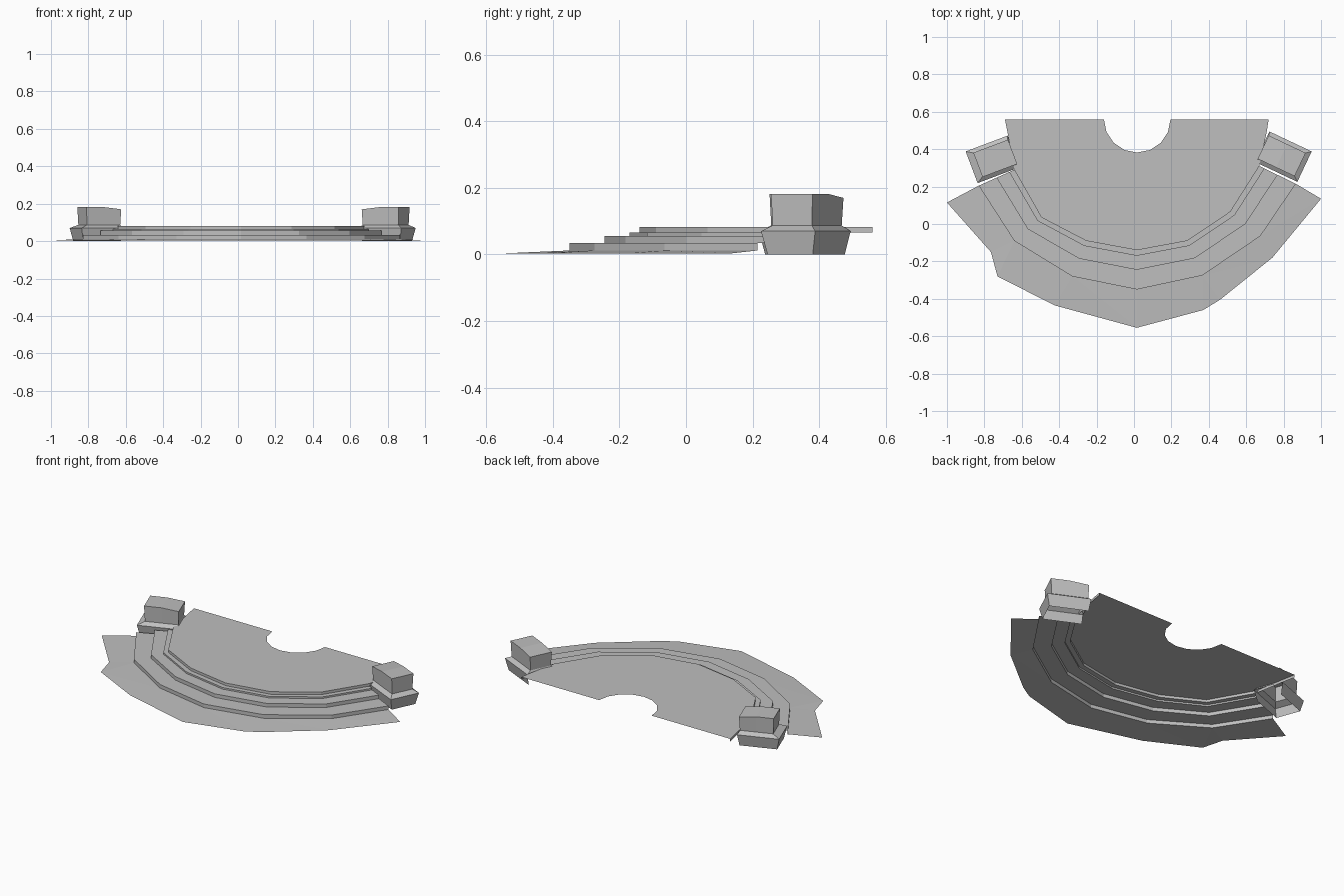
import bpy
import bmesh
import math
from mathutils import Vector

default_cube = bpy.data.objects.get("Cube")
if default_cube:
    bpy.data.objects.remove(default_cube, do_unlink=True)

# Single stone colour
stone = bpy.data.materials.new("grey_stone")
stone.use_nodes = True
stone_colour = (0.52, 0.52, 0.52, 1)
stone.diffuse_color = stone_colour
stone.node_tree.nodes["Principled BSDF"].inputs["Base Color"].default_value = stone_colour


def finish(name, bm, recalculate=False):
    """Turn a bmesh into a named stone object."""
    if recalculate:
        bmesh.ops.recalc_face_normals(bm, faces=bm.faces)
    mesh = bpy.data.meshes.new(name)
    bm.to_mesh(mesh)
    bm.free()
    mesh.materials.append(stone)
    part = bpy.data.objects.new(name, mesh)
    bpy.context.collection.objects.link(part)
    return part


def loft(bm, rows, closed=False, skip=()):
    """Join successive rows of points with quads."""
    verts = [[bm.verts.new(point) for point in row] for row in rows]
    count = len(rows[0])
    for level, (low, high) in enumerate(zip(verts, verts[1:])):
        for i in range(count if closed else count - 1):
            j = (i + 1) % count
            if (level, i) not in skip:
                bm.faces.new((low[i], low[j], high[j], high[i]))
    return verts


def sheet(name, points):
    """Fill one outline with a thin flat surface."""
    bm = bmesh.new()
    face = bm.faces.new([bm.verts.new(point) for point in points])
    bmesh.ops.triangulate(bm, faces=[face])
    bmesh.ops.dissolve_limit(bm, angle_limit=math.radians(0.2),
                             verts=bm.verts, edges=bm.edges)
    return finish(name, bm)


def at_height(line, z):
    return [(x, y, z) for x, y in line]


# Plan lines of the lowest and highest risers, left end to right end
lowest = [(-.83, .205), (-.64, -.09), (-.33, -.28), (.015, -.35),
          (.365, -.275), (.675, -.065), (.865, .215)]
highest = [(-.64, .29), (-.495, .035), (-.255, -.09), (.015, -.14),
           (.285, -.09), (.515, .065), (.67, .31)]


def step_line(blend):
    return [tuple(Vector(a).lerp(Vector(b), blend)) for a, b in zip(lowest, highest)]


# Curved steps: each plan line gives a riser, joined by treads
base_height = 0.012
platform_height = 0.082
rows = []
height = base_height
for blend, top in ((0, .034), (.5, .056), (.857, .066)):
    line = step_line(blend)
    rows += [at_height(line, height), at_height(line, top)]
    height = top
rows.append(at_height(highest, height))
bm = bmesh.new()
loft(bm, rows)
finish("curved_steps", bm)

# Sloping ground apron in front of the steps
apron_edge = [(-1, .115), (-.765, -.15), (-.73, -.28), (-.425, -.435), (.015, -.555),
              (.37, -.46), (.46, -.405), (.74, -.18), (1, .135)]
sheet("ground_apron", at_height(apron_edge, .003)
      + at_height(reversed(lowest), base_height))

# Platform with a round notch in its back edge
back = 0.56
platform_edge = [(-.69, back), (-.675, .485)] + highest + [(.71, .495), (.72, back)]
notch_radius = 0.178
notch_segments = 8
notch = []
for i in range(notch_segments + 1):
    angle = math.pi * i / notch_segments
    notch.append((.017 + notch_radius * math.cos(angle),
                  back - notch_radius * math.sin(angle)))
sheet("platform_top", at_height(platform_edge + notch, platform_height))

# Rim of the platform, which is also the highest riser
bm = bmesh.new()
loft(bm, [at_height(platform_edge, height), at_height(platform_edge, platform_height)])
finish("platform_rim", bm)


def pedestal(name, outer_back, inward, length, width, outer_inset):
    """Flared hollow plinth with a ledge and a block that droops at its inner end."""
    origin = Vector(outer_back)
    along = Vector(inward).normalized()
    across = Vector((along.y, -along.x))
    if across.y > 0:
        across.negate()

    def ring(z, outer, side, inner, droop=0):
        first, last = outer, length - inner
        middle = (first + last) / 2
        near, far = side, width - side
        plan = ((first, near, 0), (middle, near, 0), (last, near, droop),
                (last, far, droop), (middle, far, 0), (first, far, 0))
        points = []
        for u, v, drop in plan:
            spot = origin + along * u + across * v
            points.append((spot.x, spot.y, z - drop))
        return points

    bm = bmesh.new()
    verts = loft(bm, [
        ring(0, .015, .015, .01),
        ring(.07, 0, 0, 0),
        ring(.087, outer_inset, .025, .01),
        ring(.182, outer_inset - .004, .021, .006, .012),
    ], closed=True, skip={(0, 2)})
    a, b, c, d, e, f = verts[-1]
    bm.faces.new((a, b, e, f))
    bm.faces.new((b, c, d, e))
    return finish(name, bm, recalculate=True)


# Plinths closing both ends of the steps
pedestal("right_pedestal", (-.90, .388), (.935, .353), .24, .181, .04)
pedestal("left_pedestal", (.95, .388), (-.904, .427), .25, .18, .03)
